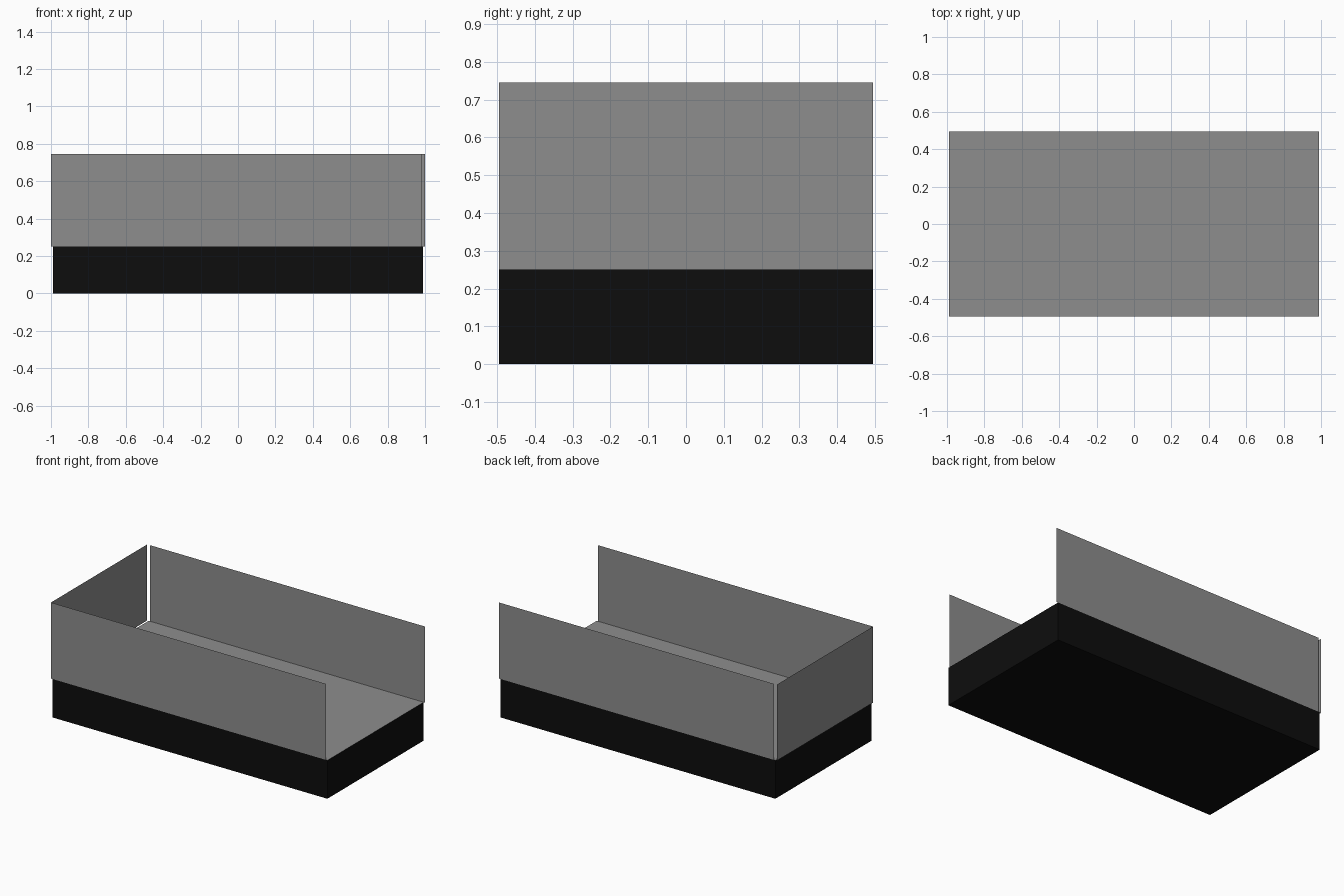
import bpy

if "Cube" in bpy.data.objects:
    bpy.data.objects.remove(bpy.data.objects["Cube"])


def material(name, value):
    m = bpy.data.materials.new(name)
    m.diffuse_color = (value, value, value, 1)
    m.use_nodes = True
    m.node_tree.nodes["Principled BSDF"].inputs["Base Color"].default_value = m.diffuse_color
    return m


grey = material("grey", 0.27)
black = material("black", 0.004)

X, Y, BASE, TOP = 0.99, 0.495, 0.25, 0.745


def add_mesh(name, verts, faces, mats):
    me = bpy.data.meshes.new(name)
    me.from_pydata(verts, [], faces)
    for m in mats:
        me.materials.append(m)
    me.update()
    ob = bpy.data.objects.new(name, me)
    bpy.context.collection.objects.link(ob)
    return ob


def wall(name, a, b):
    """Thin upright sheet between two plan points."""
    verts = [(*a, BASE), (*b, BASE), (*b, TOP), (*a, TOP)]
    add_mesh(name, verts, [(0, 1, 2, 3)], [grey])


# black base block with a grey floor on top
bpy.ops.mesh.primitive_cube_add(size=1, location=(0, 0, BASE / 2))
base = bpy.context.object
base.name = "base"
base.scale = (2 * X, 2 * Y, BASE)
bpy.ops.object.transform_apply(location=True, rotation=False, scale=True)
base.data.materials.append(black)
base.data.materials.append(grey)
for p in base.data.polygons:
    p.material_index = 1 if p.normal.z > 0.5 else 0

# three sheet walls, right end left open; long walls are slightly offset
wall("front_wall", (-1.0, -Y), (0.98, -Y))
wall("back_wall", (1.0, Y), (-0.98, Y))
wall("left_wall", (-1.0, Y), (-1.0, -Y))
